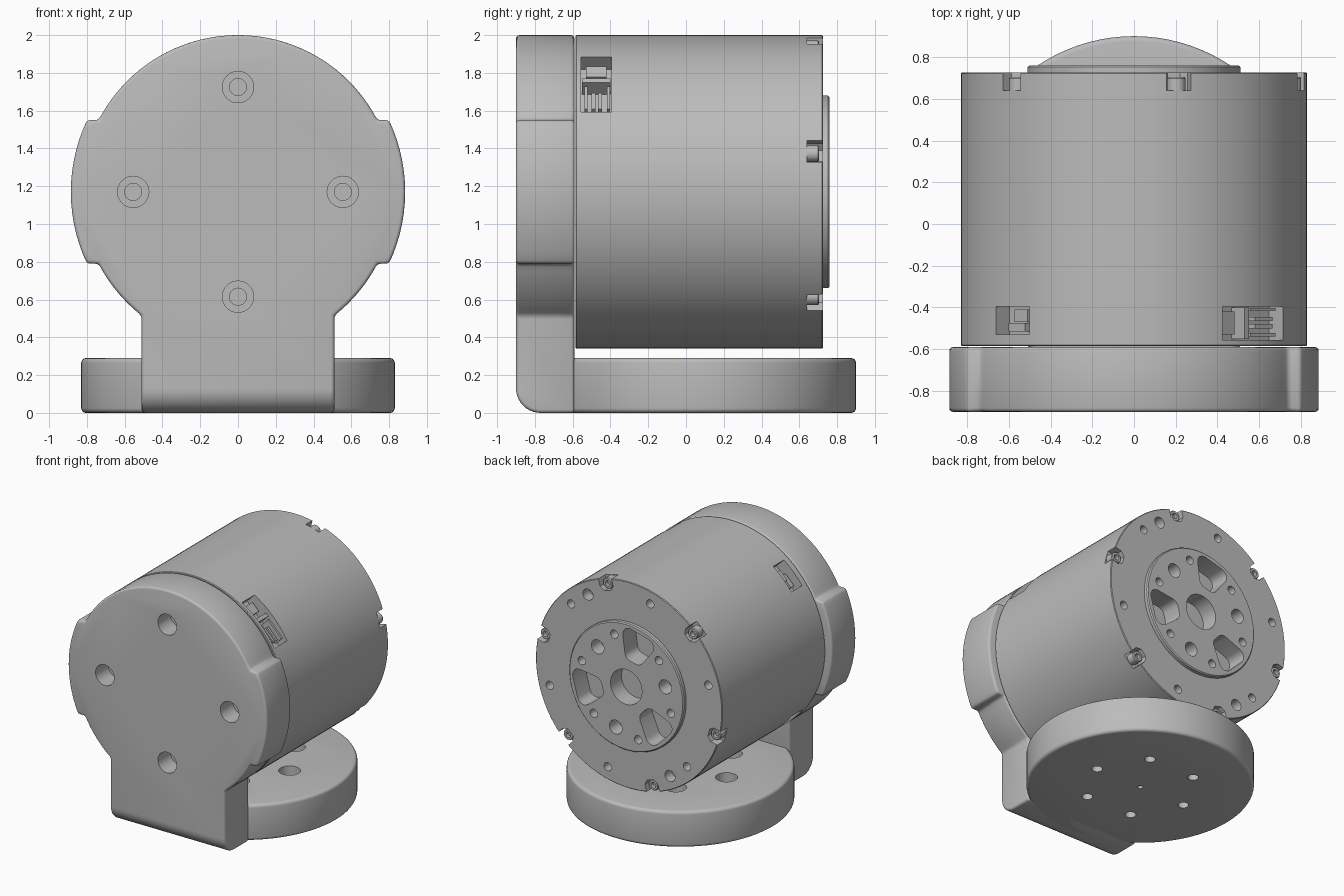
import bpy, bmesh
from math import sin, cos, acos, asin, atan2, pi, radians
from mathutils import Matrix

if "Cube" in bpy.data.objects:
    bpy.data.objects.remove(bpy.data.objects["Cube"])

grey = bpy.data.materials.new("machined grey")
grey.use_nodes = True
grey.diffuse_color = (0.5, 0.5, 0.5, 1)
grey.node_tree.nodes["Principled BSDF"].inputs["Base Color"].default_value = (0.5, 0.5, 0.5, 1)

R = 0.83          # shared radius of housing, bracket and base
AXIS_Z = 1.17     # height of the motor axis
# Motor frame: local x = world x, local y = world z, local z = towards the front
MOTOR = Matrix.Translation((0, 0, AXIS_Z)) @ Matrix.Rotation(pi / 2, 4, 'X')
BASE = Matrix.Translation((0, 0.07, 0))


def polar(frame, deg, r=0):
    """Frame turned about its axis, then moved outward."""
    return frame @ Matrix.Rotation(radians(deg), 4, 'Z') @ Matrix.Translation((r, 0, 0))


def loft(bm, rings):
    rows = [[bm.verts.new(p) for p in ring] for ring in rings]
    n = len(rows[0])
    for a, b in zip(rows, rows[1:]):
        for i in range(n):
            j = (i + 1) % n
            bm.faces.new((a[i], a[j], b[j], b[i]))
    bm.faces.new(rows[0])
    bm.faces.new(rows[-1])


def lathe(bm, profile, frame, n=32):
    loft(bm, [[frame @ Matrix.Rotation(2 * pi * i / n, 4, 'Z').to_3x3().to_4x4()
               @ Matrix.Translation((r, 0, h)) for i in range(n)] and
              [(frame @ Matrix.Translation((r * cos(2 * pi * i / n), r * sin(2 * pi * i / n), h))).translation
               for i in range(n)] for r, h in profile])


def prism(bm, pts, h0, h1, frame):
    loft(bm, [[(frame @ Matrix.Translation((x, y, h))).translation for x, y in pts] for h in (h0, h1)])


def block(bm, r0, r1, t0, t1, h0, h1, frame):
    prism(bm, [(r0, t0), (r1, t0), (r1, t1), (r0, t1)], h0, h1, frame)


def arc(r, a0, a1, n, c=(0, 0)):
    return [(c[0] + r * cos(a0 + (a1 - a0) * i / n), c[1] + r * sin(a0 + (a1 - a0) * i / n))
            for i in range(n + 1)]


def rounded(corners, r, n=6):
    """Outline around convex counter-clockwise corner centres."""
    out = []
    for i, c in enumerate(corners):
        p, q = corners[i - 1], corners[(i + 1) % len(corners)]
        a0 = atan2(c[1] - p[1], c[0] - p[0]) - pi / 2
        a1 = atan2(q[1] - c[1], q[0] - c[0]) - pi / 2
        out += arc(r, a0, a0 + (a1 - a0) % (2 * pi), n, c)
    return out


def finish(bm, name):
    bmesh.ops.recalc_face_normals(bm, faces=bm.faces)
    me = bpy.data.meshes.new(name)
    bm.to_mesh(me)
    bm.free()
    ob = bpy.data.objects.new(name, me)
    bpy.context.collection.objects.link(ob)
    me.materials.append(grey)
    return ob


def bake(ob, cutter=None, bevel=0):
    """Apply edge rounding and cuts, then smooth shading with sharp edges."""
    if bevel:
        m = ob.modifiers.new("rounding", 'BEVEL')
        m.width, m.segments, m.use_clamp_overlap = bevel, 3, False
        m.limit_method, m.angle_limit = 'ANGLE', radians(35)
    if cutter:
        m = ob.modifiers.new("cuts", 'BOOLEAN')
        m.operation, m.solver, m.object = 'DIFFERENCE', 'EXACT', cutter
        cutter.hide_render = True
    dg = bpy.context.evaluated_depsgraph_get()
    me = bpy.data.meshes.new_from_object(ob.evaluated_get(dg))
    ob.modifiers.clear()
    ob.data = me
    bpy.ops.object.select_all(action='DESELECT')
    ob.select_set(True)
    bpy.context.view_layer.objects.active = ob
    bpy.ops.object.shade_smooth_by_angle(angle=radians(35))


# Round base with six counterbored holes and a centre hole
bm = bmesh.new()
f = 0.025
edge = arc(f, 0, pi / 2, 4, (R - f, 0.29 - f))
lathe(bm, [(r, 0.29 - h) for r, h in reversed(edge)] + edge, BASE, 96)
base = finish(bm, "round_base")
bm = bmesh.new()
for k in range(6):
    lathe(bm, [(0.04, -0.02), (0.04, 0.13), (0.08, 0.13), (0.08, 0.32)], polar(BASE, 60 * k, 0.41))
lathe(bm, [(0.02, -0.02), (0.02, 0.32)], BASE)
base_cut = finish(bm, "base_cutter")
bake(base, base_cut)

# Upright bracket: disc with two side ears and a foot
ear, ear_h, leg = 0.885, 0.38, 0.51
half = [(leg, -AXIS_Z)]
half += arc(R, -acos(leg / R), -asin(ear_h / R), 8)
half += arc(ear, -asin(ear_h / ear), asin(ear_h / ear), 14)
half += arc(R, asin(ear_h / R), pi / 2, 18)
bm = bmesh.new()
prism(bm, half + [(-x, z) for x, z in reversed(half[:-1])], 0.59, 0.90, MOTOR)
toe = [e for e in bm.edges if all(v.co.z < 0.001 and v.co.y < -0.89 for v in e.verts)]
bmesh.ops.bevel(bm, geom=toe, offset=0.13, segments=10, profile=0.5, affect='EDGES')
bracket = finish(bm, "upright_bracket")
bm = bmesh.new()
for k in range(4):
    lathe(bm, [(0.045, 0.57), (0.045, 0.74), (0.083, 0.74), (0.083, 0.93)], polar(MOTOR, 90 * k, 0.555))
bracket_cut = finish(bm, "bracket_cutter")
bake(bracket, bracket_cut, 0.018)

# Motor housing and its raised output flange
bm = bmesh.new()
c = 0.005
lathe(bm, [(R - c, -0.725), (R, -0.725 + c), (R, 0.585 - c), (R - c, 0.585)], MOTOR, 120)
housing = finish(bm, "motor_housing")
bm = bmesh.new()
lathe(bm, [(0.51, -0.725), (0.51, -0.752), (0.502, -0.76)], MOTOR, 96)
flange = finish(bm, "output_flange")

# Cuts: centre bore, pockets, bolt holes, rim notches and connector slots
bm = bmesh.new()
lathe(bm, [(0.14, -0.8), (0.14, -0.62)], MOTOR, 48)
pocket = rounded([(0.28, -0.025), (0.41, -0.08), (0.41, 0.08), (0.28, 0.025)], 0.06)
for k in range(3):
    prism(bm, pocket, -0.8, -0.6, polar(MOTOR, 105 + 120 * k))
    lathe(bm, [(0.056, -0.8), (0.056, -0.64)], polar(MOTOR, 45 + 120 * k, 0.36))
notch = [(0.9, -0.06), (0.9, 0.06), (0.77, 0.06), (0.735, 0.03), (0.735, -0.03), (0.77, -0.06)]
for k in range(6):
    lathe(bm, [(0.033, -0.8), (0.033, -0.65)], polar(MOTOR, 15 + 60 * k, 0.41), 20)
    lathe(bm, [(0.033, -0.8), (0.033, -0.65)], polar(MOTOR, 45 + 60 * k, 0.73), 20)
    prism(bm, notch, -0.8, -0.64, polar(MOTOR, 15 + 60 * k))
for deg in (60, 240):
    lathe(bm, [(0.045, -0.8), (0.045, -0.64)], polar(MOTOR, deg, 0.73), 24)
block(bm, 0.71, 0.9, -0.205, 0.205, 0.395, 0.555, polar(MOTOR, 45))
for deg in (135, 225):
    block(bm, 0.73, 0.9, -0.115, 0.115, 0.395, 0.53, polar(MOTOR, deg))
motor_cut = finish(bm, "motor_cutter")
bake(housing, motor_cut)
bake(flange, motor_cut)

# Socket-head screws in the rim notches
bm = bmesh.new()
for k in range(6):
    lathe(bm, [(0.044, -0.63), (0.044, -0.698), (0.039, -0.705), (0.022, -0.705), (0.022, -0.675)],
          polar(MOTOR, 15 + 60 * k, 0.784), 24)
bake(finish(bm, "rim_screws"))

# Connector details in the slots
bm = bmesh.new()
big = polar(MOTOR, 45)
block(bm, 0.70, 0.80, 0.02, 0.05, 0.40, 0.55, big)
block(bm, 0.70, 0.77, 0.09, 0.17, 0.42, 0.53, big)
for h in (0.41, 0.53):
    block(bm, 0.70, 0.79, -0.17, 0.0, h - 0.008, h + 0.008, big)
for h in (0.455, 0.49):
    block(bm, 0.70, 0.78, -0.16, -0.04, h - 0.01, h + 0.01, big)
for deg in (135, 225):
    block(bm, 0.72, 0.79, -0.07, 0.02, 0.41, 0.47, polar(MOTOR, deg))
    block(bm, 0.72, 0.77, -0.03, 0.08, 0.475, 0.515, polar(MOTOR, deg))
bake(finish(bm, "connectors"))

# Remove the helper shapes now that the cuts are baked
for ob in (base_cut, bracket_cut, motor_cut):
    bpy.data.objects.remove(ob)
